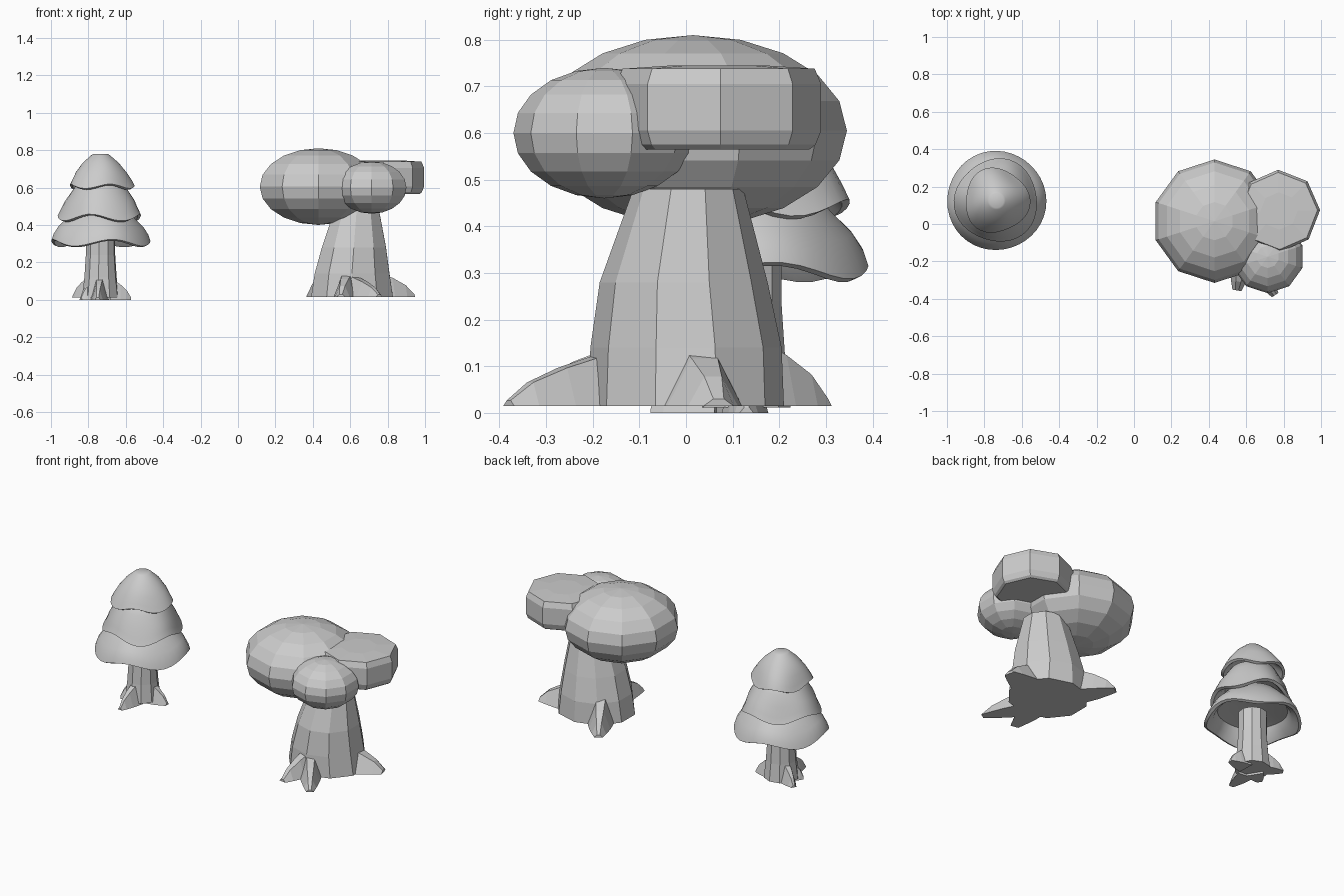
import bpy, bmesh
from math import sin, cos, pi
from mathutils import Vector, Matrix

if "Cube" in bpy.data.objects:
    bpy.data.objects.remove(bpy.data.objects["Cube"])


def finish(bm, name, smooth=False):
    bmesh.ops.recalc_face_normals(bm, faces=bm.faces)
    me = bpy.data.meshes.new(name)
    bm.to_mesh(me)
    bm.free()
    ob = bpy.data.objects.new(name, me)
    bpy.context.collection.objects.link(ob)
    if smooth:
        bpy.ops.object.select_all(action='DESELECT')
        ob.select_set(True)
        bpy.context.view_layer.objects.active = ob
        bpy.ops.object.shade_smooth_by_angle(angle=0.7)
    return ob


def loft(bm, loops, cap=True):
    """Skin a list of equally long point loops."""
    rings = [[bm.verts.new(p) for p in loop] for loop in loops]
    for a, b in zip(rings, rings[1:]):
        n = len(a)
        for i in range(n):
            bm.faces.new((a[i], a[(i + 1) % n], b[(i + 1) % n], b[i]))
    if cap:
        bm.faces.new(rings[0])
        bm.faces.new(rings[-1])


def ring(x, y, z, rx, ry, n, turn=0.0):
    return [(x + rx * cos(2 * pi * i / n + turn), y + ry * sin(2 * pi * i / n + turn), z) for i in range(n)]


def root(name, start, tip, ground, width, height):
    """Tapered ridge running from the trunk down to a tip."""
    a, b = Vector(start + (0,)), Vector(tip + (0,))
    side = (b - a).normalized().cross(Vector((0, 0, 1)))
    loops = []
    for t, w, h in ((0, 1, 1), (0.5, 0.75, 0.68), (0.8, 0.5, 0.42), (1, 0.3, 0.1)):
        c = a.lerp(b, t) + Vector((0, 0, ground))
        up = Vector((0, 0, height * h))
        s = side * width * w
        loops.append([c + s, c + s * 0.35 + up, c - s * 0.35 + up, c - s])
    bm = bmesh.new()
    loft(bm, loops)
    finish(bm, name)


def blob(name, loc, rxy, rz):
    """Flattened ten sided faceted ball."""
    bm = bmesh.new()
    m = Matrix.Translation(loc) @ Matrix.Diagonal((rxy, rxy, rz, 1))
    bmesh.ops.create_uvsphere(bm, u_segments=10, v_segments=10, radius=1, matrix=m)
    finish(bm, name)


def skirt(name, profile, wave, phase, lobe):
    """Hollow round tier with a wavy rim: (radius, z, waviness) profile."""
    n, loops = 40, []
    for r, z, k in profile:
        loop = []
        for i in range(n):
            a = 2 * pi * i / n
            rr = r + lobe * k * cos(3 * a + phase)
            loop.append((PX + rr * cos(a), PY + rr * sin(a), z + wave * k * sin(4 * a + phase)))
        loops.append(loop)
    bm = bmesh.new()
    loft(bm, loops)
    finish(bm, name, True)


# Broad tree trunk
bm = bmesh.new()
loft(bm, [ring(0.61, 0, 0.015, 0.23, 0.21, 10, 0.31),
          ring(0.61, 0, 0.14, 0.21, 0.205, 10, 0.31),
          ring(0.62, -0.005, 0.28, 0.18, 0.18, 10, 0.31),
          ring(0.635, 0.005, 0.48, 0.125, 0.118, 10, 0.31)])
finish(bm, "broad_tree_trunk")

# Broad tree roots
for i, (s, t, w, h) in enumerate((
        ((0.70, 0.01), (0.94, 0.07), 0.11, 0.15),
        ((0.50, 0.11), (0.385, 0.30), 0.08, 0.16),
        ((0.59, -0.12), (0.55, -0.355), 0.08, 0.14),
        ((0.60, -0.15), (0.755, -0.38), 0.07, 0.12))):
    root(f"broad_tree_root_{i + 1}", s, t, 0.015, w, h)

# Broad tree foliage
blob("large_foliage", (0.43, 0.015, 0.605), 0.33, 0.205)
blob("small_foliage", (0.715, -0.175, 0.6), 0.195, 0.14)
bm = bmesh.new()
loft(bm, [ring(0.775, 0.07, z, r, r, 8, 0.02) for r, z in
          ((0.195, 0.565), (0.208, 0.575), (0.22, 0.605), (0.22, 0.705), (0.206, 0.738), (0.1, 0.745))])
finish(bm, "disc_foliage")

# Pine trunk and roots
PX, PY = -0.735, 0.125
bm = bmesh.new()
loft(bm, [ring(PX, PY, z, r, r, 10, 0.2) for r, z in
          ((0.1, 0.012), (0.088, 0.12), (0.08, 0.24), (0.08, 0.36))])
finish(bm, "pine_trunk")
for i, t in enumerate(((-0.572, 0.13), (-0.88, 0.21), (-0.75, -0.075), (-0.84, 0.06))):
    start = Vector((PX, PY)).lerp(Vector(t), 0.3)
    root(f"pine_root_{i + 1}", tuple(start), t, 0.0 if i != 1 else 0.012, 0.05, 0.12)

# Pine foliage tiers, outside from the top down then back up inside
skirt("pine_lower_tier",
      ((0.08, 0.5, 0), (0.15, 0.47, 0), (0.19, 0.425, 0.2), (0.23, 0.38, 0.6), (0.255, 0.335, 1),
       (0.265, 0.305, 1), (0.25, 0.298, 1), (0.215, 0.33, 0.6), (0.19, 0.375, 0.2), (0.06, 0.4, 0)),
      0.018, 0.6, 0.002)
skirt("pine_middle_tier",
      ((0.07, 0.65, 0), (0.125, 0.62, 0), (0.15, 0.58, 0.2), (0.185, 0.525, 0.5), (0.205, 0.475, 1),
       (0.222, 0.44, 1), (0.205, 0.433, 1), (0.175, 0.465, 0.6), (0.15, 0.51, 0.2), (0.05, 0.53, 0)),
      0.018, 2.6, 0.008)
skirt("pine_top_tier",
      ((0.038, 0.78, 0), (0.048, 0.774, 0), (0.095, 0.733, 0.1), (0.135, 0.68, 0.4), (0.158, 0.635, 1),
       (0.172, 0.607, 1), (0.158, 0.6, 1), (0.13, 0.63, 0.6), (0.1, 0.67, 0.2), (0.03, 0.69, 0)),
      0.012, 0.3, 0.01)
